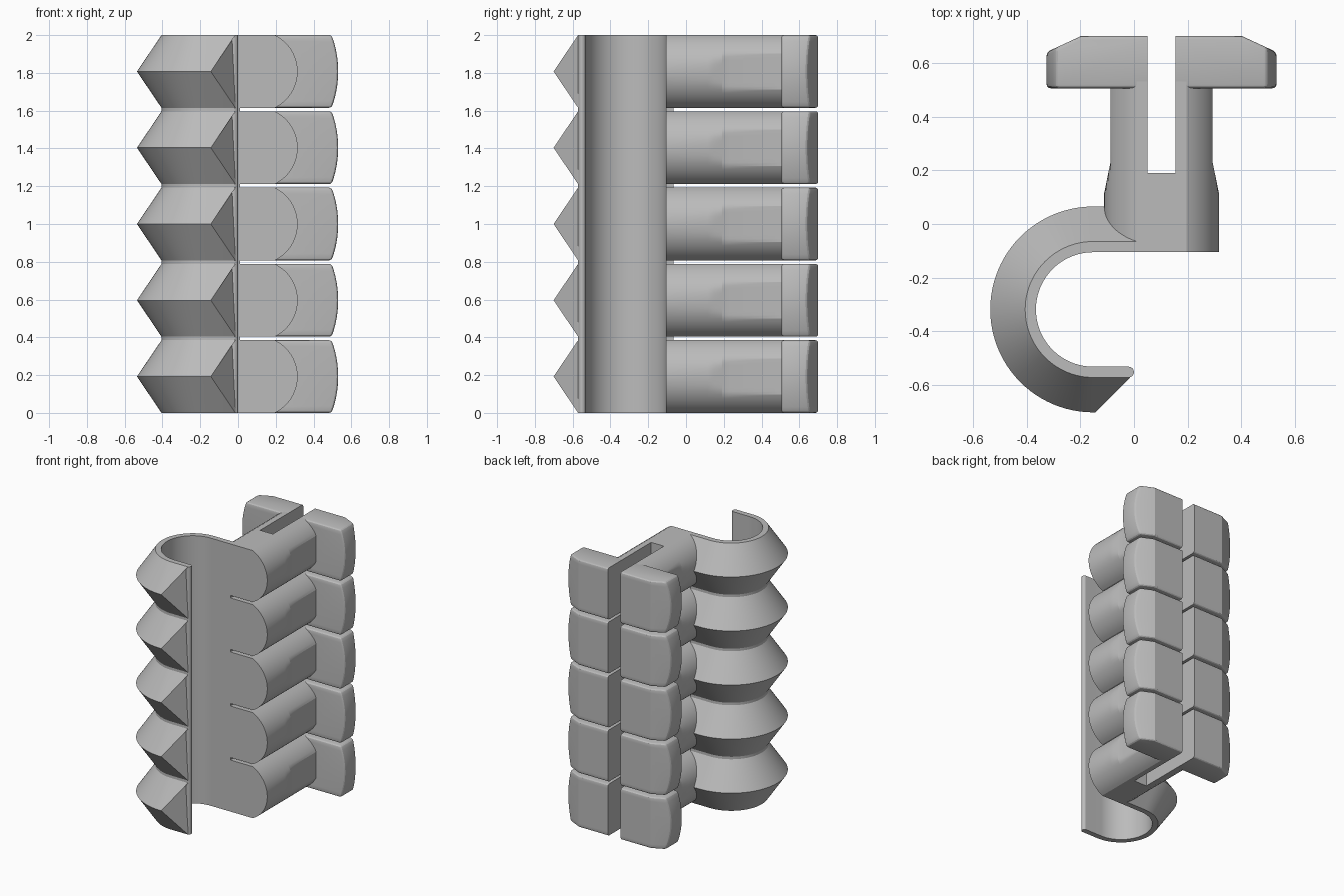
import bpy
import bmesh
from math import sin, cos, pi, asin, sqrt, radians

if "Cube" in bpy.data.objects:
    bpy.data.objects.remove(bpy.data.objects["Cube"])

H, PITCH, COUNT = 0.385, 0.40375, 5      # segment height, spacing, number
MID = H / 2
CX, R = 0.1025, 0.2135                   # stem axis and radius
HX, HY, INNER = -0.152, -0.318, 0.213    # hook centre and inner radius
WALL, RIDGE = 0.04, 0.17                 # hook liner and ridge depth
SLOT = 0.0525                            # half width of slot

grey = bpy.data.materials.new("light_grey")
grey.use_nodes = True
grey.diffuse_color = (0.5, 0.5, 0.5, 1)
grey.node_tree.nodes["Principled BSDF"].inputs["Base Color"].default_value = (0.5, 0.5, 0.5, 1)


def loft(rings, bevel=None):
    """Skin matching rings of points, cap the ends, optionally round some edges."""
    bm = bmesh.new()
    rows = [[bm.verts.new(p) for p in ring] for ring in rings]
    n = len(rows[0])
    for a, b in zip(rows, rows[1:]):
        for i in range(n):
            j = (i + 1) % n
            bm.faces.new((a[i], a[j], b[j], b[i]))
    bm.faces.new(rows[0])
    bm.faces.new(rows[-1])
    bmesh.ops.recalc_face_normals(bm, faces=bm.faces)
    if bevel:
        edges = [e for e in bm.edges if bevel(e)]
        bmesh.ops.bevel(bm, geom=edges, offset=0.015, segments=3, profile=0.5, affect='EDGES')
    mesh = bpy.data.meshes.new("part")
    bm.to_mesh(mesh)
    bm.free()
    mesh.materials.append(grey)
    return mesh


def place(name, mesh, z=0):
    ob = bpy.data.objects.new(name, mesh)
    ob.location.z = z
    bpy.context.collection.objects.link(ob)
    return ob


# Stem: round bar with flat top and bottom, pinched by flats towards the back
def stem_section(y, lo=-9, hi=9):
    t = min(max((y - 0.115) / 0.115, 0), 1)
    half = R + (0.19 - R) * t
    limit = asin(MID / R)
    arc = [limit * (i / 12 - 1) for i in range(25)]
    pts = [(CX + min(R * cos(a), half), R * sin(a)) for a in arc]
    pts += [(CX - min(R * cos(a), half), R * sin(a)) for a in reversed(arc)]
    return [(min(max(x, lo), hi), y, z + MID) for x, z in pts]


stem = loft([stem_section(y) for y in (-0.105, 0.115, 0.15, 0.19)])
leg_rows = (0.19, 0.23, 0.53)
left_leg = loft([stem_section(y, lo=CX + SLOT) for y in leg_rows])
right_leg = loft([stem_section(y, hi=CX - SLOT) for y in leg_rows])


# Heads: blocks with a bowed outer end and a chamfered back corner
def head(side):
    rings = []
    for i in range(13):
        z = H * i / 12
        bow = 0.55 - sqrt(0.55 ** 2 - (z - MID) ** 2)
        end = 0.428 - bow
        outline = [(SLOT, 0.505), (end, 0.505), (end, 0.64 + bow * 0.46),
                   (0.298, 0.7), (SLOT, 0.7)]
        rings.append([(CX + side * x, y, z) for x, y in outline])
    inner = CX + side * SLOT

    def rounded(e):
        on_slot = all(abs(v.co.x - inner) < 0.001 for v in e.verts)
        return not on_slot and e.calc_face_angle(0) > radians(40)
    return loft(rings, rounded)


left_head, right_head = head(1), head(-1)


# Hook path: lip, half circle, then straight into the stem
def hook_path(start):
    path = [(start, HY, 0, -1)]
    for i in range(49):
        a = -pi / 2 - pi * i / 48
        path.append((HX, HY, cos(a), sin(a)))
    return path + [(0.01, HY, 0, 1)]


def sweep(section, start, taper):
    rings = []
    for k, (x, y, nx, ny) in enumerate(hook_path(start)):
        ring = []
        for o, z in section:
            cut = max(0, o - WALL) if taper and k == 0 else 0
            ring.append((x + nx * (INNER + o) - cut, y + ny * (INNER + o), z))
        rings.append(ring)
    return loft(rings)


ridge = sweep([(0.02, 0), (WALL, 0), (RIDGE, MID), (WALL, H), (0.02, H)], -0.014, True)

# Repeat the segment up the height
parts = {"stem": stem, "left_leg": left_leg, "right_leg": right_leg,
         "left_head": left_head, "right_head": right_head, "hook_ridge": ridge}
objects = []
for n in range(COUNT):
    for name, mesh in parts.items():
        objects.append(place(f"{name}_{n + 1}", mesh, n * PITCH))

# Continuous thin liner of the hook and its rounded lip
liner = sweep([(0, 0), (WALL, 0), (WALL, 2), (0, 2)], -0.02, False)
objects.append(place("hook_liner", liner))
lip = [(-0.02 + 0.02 * cos(pi * i / 8), HY - INNER - 0.02 + 0.02 * sin(pi * i / 8))
       for i in range(16)]
objects.append(place("hook_lip", loft([[(x, y, z) for x, y in lip] for z in (0, 2)])))

# Smooth the curved faces, keep the creases
bpy.ops.object.select_all(action='DESELECT')
for ob in objects:
    ob.select_set(True)
bpy.context.view_layer.objects.active = objects[0]
bpy.ops.object.shade_smooth_by_angle(angle=radians(20))
